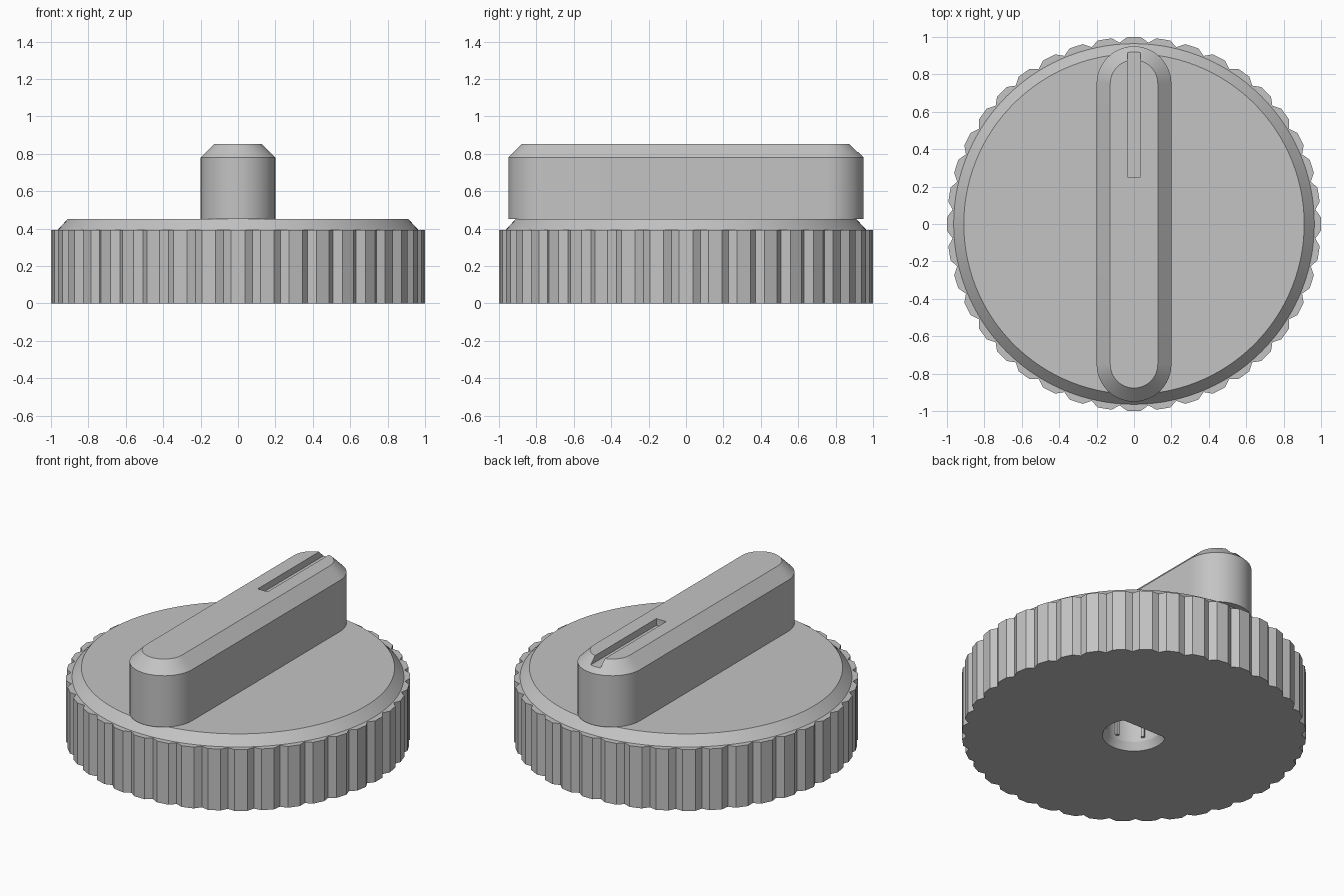
import bpy, bmesh
from math import sin, cos, pi, radians

if "Cube" in bpy.data.objects:
    bpy.data.objects.remove(bpy.data.objects["Cube"])

grey = bpy.data.materials.new("light grey plastic")
grey.use_nodes = True
GREY = (0.55, 0.55, 0.55, 1)
grey.diffuse_color = GREY
grey.node_tree.nodes["Principled BSDF"].inputs["Base Color"].default_value = GREY


def loft(name, layers):
    """Closed solid through stacked (outline, z) layers of equal point count."""
    bm = bmesh.new()
    rings = [[bm.verts.new((x, y, z)) for x, y in pts] for pts, z in layers]
    n = len(rings[0])
    for low, high in zip(rings, rings[1:]):
        for i in range(n):
            j = (i + 1) % n
            bm.faces.new((low[i], low[j], high[j], high[i]))
    bm.faces.new(rings[0][::-1])
    bm.faces.new(rings[-1])
    bmesh.ops.recalc_face_normals(bm, faces=bm.faces)
    mesh = bpy.data.meshes.new(name)
    bm.to_mesh(mesh)
    bm.free()
    mesh.materials.append(grey)
    obj = bpy.data.objects.new(name, mesh)
    bpy.context.collection.objects.link(obj)
    return obj


def select(obj):
    bpy.ops.object.select_all(action='DESELECT')
    obj.select_set(True)
    bpy.context.view_layer.objects.active = obj


def smooth(obj):
    select(obj)
    bpy.ops.object.shade_smooth_by_angle(angle=radians(25))


def cut(obj, cutter):
    cutter.hide_render = True
    mod = obj.modifiers.new("cut", 'BOOLEAN')
    mod.operation = 'DIFFERENCE'
    mod.solver = 'EXACT'
    mod.object = cutter
    select(obj)
    bpy.ops.object.modifier_apply(modifier=mod.name)
    bpy.data.objects.remove(cutter)


def circle(r, n=120):
    return [(r * cos(2 * pi * i / n), r * sin(2 * pi * i / n)) for i in range(n)]


def ribbed(count=40, crest=1.0, valley=0.973, half_flat=2.1):
    pts = []
    step = 360 / count
    for i in range(count):
        for r, offset in ((crest, -half_flat), (crest, half_flat), (valley, step / 2)):
            a = radians(i * step + offset)
            pts.append((r * cos(a), r * sin(a)))
    return pts


def d_shape(r, flat=0.095):
    return [(x, min(y, flat)) for x, y in circle(r, 72)]


def stadium(r, centre=0.75, n=24):
    pts = []
    for side in (1, -1):
        for i in range(n + 1):
            a = pi * i / n
            pts.append((side * r * cos(a), side * (centre + r * sin(a))))
    return pts


def rect(x0, x1, y0, y1):
    return [(x0, y0), (x1, y0), (x1, y1), (x0, y1)]


# Ribbed grip band with a D-shaped shaft hole, flared at the mouth
grip = loft("grip_band", [(ribbed(), 0), (ribbed(), 0.393)])
hole = loft("shaft_hole", [(d_shape(0.204), -0.04), (d_shape(0.16), 0.048), (d_shape(0.16), 0.36)])
cut(grip, hole)
smooth(grip)

# Small gripping ribs inside the shaft hole
for k, angle in enumerate((-150, -90, -30)):
    rib = loft(f"shaft_rib_{k + 1}", [(rect(0.143, 0.165, -0.01, 0.01), z) for z in (0.07, 0.365)])
    rib.rotation_euler.z = radians(angle)

# Chamfered top plate
plate = loft("top_plate", [(circle(0.967), 0.39), (circle(0.91), 0.452)])
smooth(plate)

# Raised handle with chamfered top and pointer groove
handle = loft("handle", [(stadium(0.2), 0.45), (stadium(0.2), 0.78), (stadium(0.127), 0.853)])
groove = loft("pointer_groove", [(rect(-0.035, 0.035, 0.25, 1.0), z) for z in (0.81, 0.95)])
cut(handle, groove)
smooth(handle)
